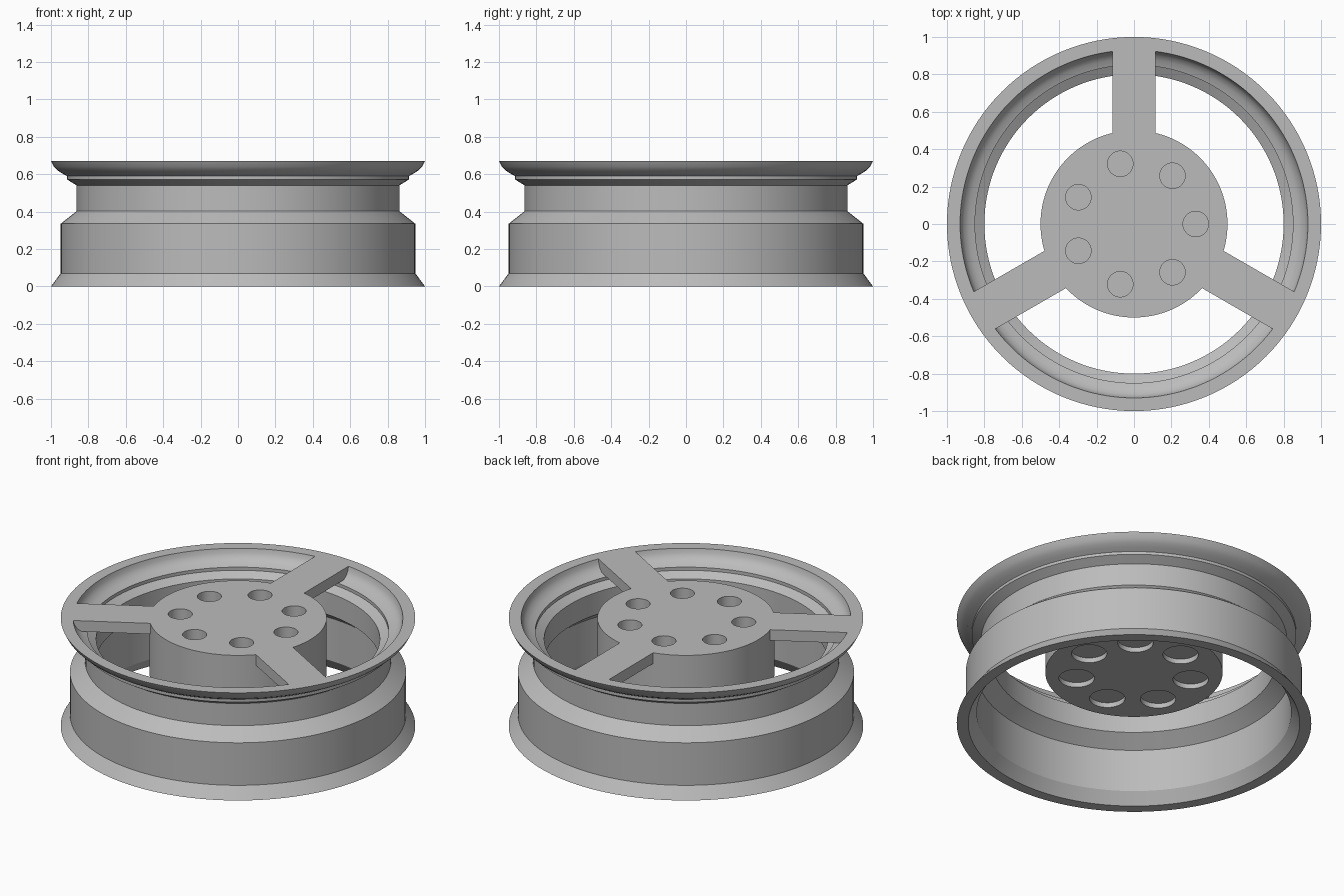
import bpy, bmesh, math
from mathutils import Matrix

if "Cube" in bpy.data.objects:
    bpy.data.objects.remove(bpy.data.objects["Cube"])

grey = bpy.data.materials.new("alloy grey")
grey.use_nodes = True
colour = (0.5, 0.5, 0.5, 1)
grey.diffuse_color = colour
grey.node_tree.nodes["Principled BSDF"].inputs["Base Color"].default_value = colour

HEIGHT = 0.67
SEGMENTS = 128
parts = []


def make_object(name, bm):
    bmesh.ops.recalc_face_normals(bm, faces=bm.faces)
    mesh = bpy.data.meshes.new(name)
    bm.to_mesh(mesh)
    bm.free()
    mesh.materials.append(grey)
    obj = bpy.data.objects.new(name, mesh)
    bpy.context.collection.objects.link(obj)
    return obj


def lathe(name, profile):
    """Turn a closed (radius, z) profile about the z axis."""
    bm = bmesh.new()
    rings = []
    for i in range(SEGMENTS):
        a = math.tau * i / SEGMENTS
        rings.append([bm.verts.new((r * math.cos(a), r * math.sin(a), z)) for r, z in profile])
    for i, ring in enumerate(rings):
        after = rings[(i + 1) % SEGMENTS]
        for j in range(len(profile)):
            k = (j + 1) % len(profile)
            bm.faces.new((ring[j], after[j], after[k], ring[k]))
    return make_object(name, bm)


def add_cylinder(bm, radius, low, high, x=0, y=0, sides=SEGMENTS):
    bmesh.ops.create_cone(bm, cap_ends=True, segments=sides, radius1=radius, radius2=radius,
                          depth=high - low,
                          matrix=Matrix.Translation((x, y, (low + high) / 2)))


# Rim barrel: outside going up, then the inside going down
outside = [(1, 0), (0.948, 0.07), (0.948, 0.335), (0.863, 0.402), (0.863, 0.54),
           (0.915, 0.572), (0.915, 0.59), (0.94, 0.604), (0.965, 0.62),
           (0.985, 0.64), (1, HEIGHT)]
inside = [(0.93, HEIGHT), (0.924, 0.645), (0.91, 0.622), (0.884, 0.603), (0.85, 0.59),
          (0.85, 0.57), (0.8, 0.54), (0.8, 0.402), (0.887, 0.335), (0.887, 0.07), (0.935, 0)]
parts.append(lathe("rim", outside + inside))

# Hub drum with bolt holes above and wider shallow pockets below
bm = bmesh.new()
add_cylinder(bm, 0.5, 0.33, HEIGHT)
hub = make_object("hub", bm)
bm = bmesh.new()
for i in range(7):
    a = math.tau * i / 7
    x, y = 0.33 * math.cos(a), 0.33 * math.sin(a)
    add_cylinder(bm, 0.068, 0.47, HEIGHT + 0.1, x, y, 48)
    add_cylinder(bm, 0.1, 0.2, 0.36, x, y, 48)
cutter = make_object("hole_cutter", bm)
cutter.hide_render = True
cut = hub.modifiers.new("holes", "BOOLEAN")
cut.object = cutter
cut.operation = "DIFFERENCE"
cut.solver = "EXACT"
bpy.context.view_layer.update()
hub.data = bpy.data.meshes.new_from_object(
    hub.evaluated_get(bpy.context.evaluated_depsgraph_get()))
hub.modifiers.clear()
bpy.data.objects.remove(cutter)
parts.append(hub)

# Three flat spokes from hub to lip
inner, outer, width, thick = 0.486, 0.932, 0.23, 0.067
for i, name in enumerate(("back_spoke", "right_spoke", "left_spoke")):
    bm = bmesh.new()
    bmesh.ops.create_cube(bm, size=1)
    bmesh.ops.scale(bm, vec=(outer - inner, width, thick), verts=bm.verts)
    bmesh.ops.translate(bm, vec=((inner + outer) / 2, 0, HEIGHT - thick / 2), verts=bm.verts)
    bmesh.ops.rotate(bm, verts=bm.verts, matrix=Matrix.Rotation(math.radians(90 + 120 * i), 3, "Z"))
    parts.append(make_object(name, bm))

# Smooth the turned surfaces and keep the creases crisp
bpy.ops.object.select_all(action="DESELECT")
for obj in parts:
    obj.select_set(True)
bpy.context.view_layer.objects.active = parts[0]
bpy.ops.object.shade_smooth_by_angle(angle=math.radians(28))
